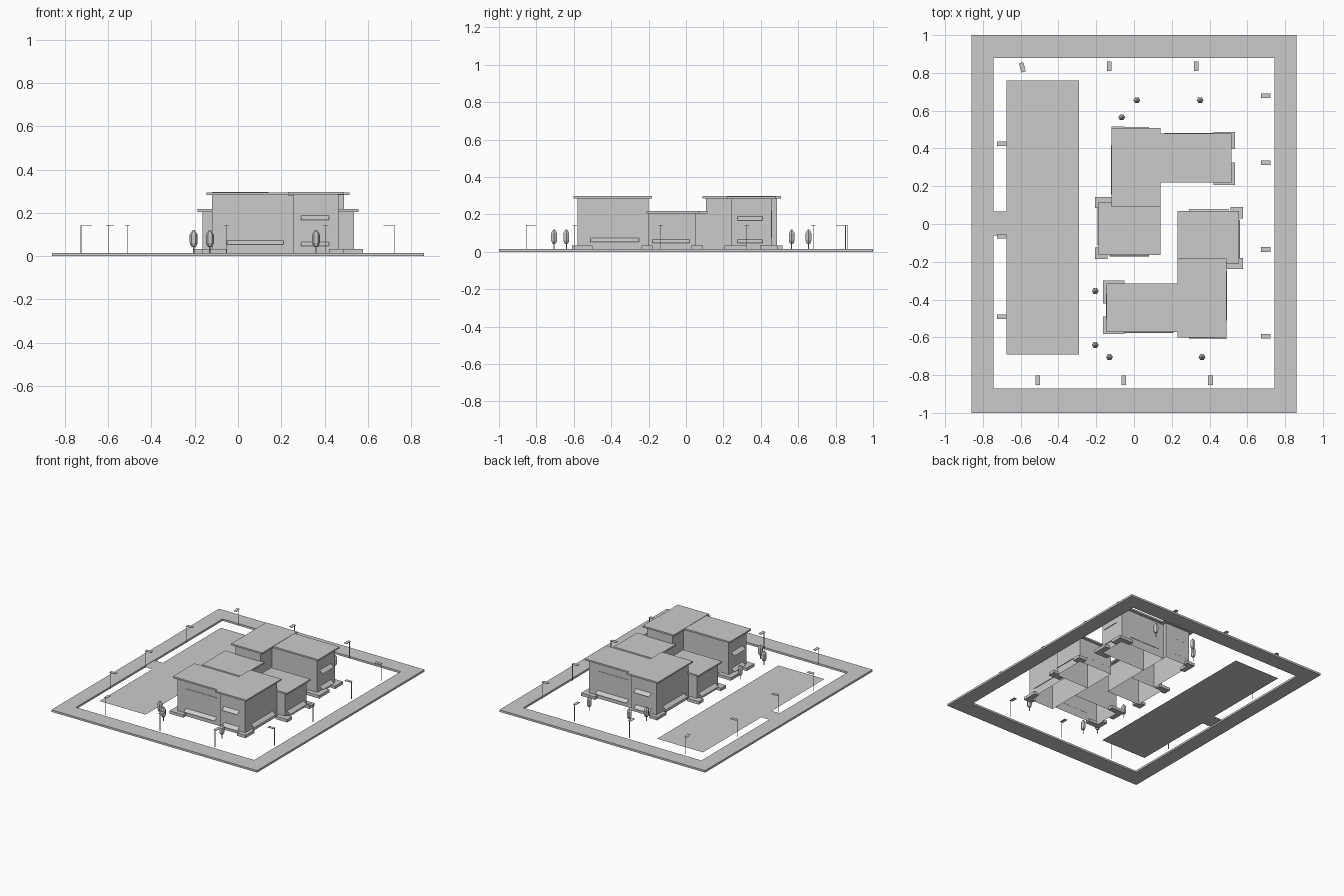
import bpy, bmesh, math
from mathutils import Matrix, Vector

if "Cube" in bpy.data.objects:
    bpy.data.objects.remove(bpy.data.objects["Cube"])

# The two halves of the complex are copies turned 180 degrees about this point
TURN = (Matrix.Translation((0.185, -0.047, 0)) @ Matrix.Rotation(math.pi, 4, 'Z')
        @ Matrix.Translation((-0.185, 0.047, 0)))


def finish(name, bm, matrix=None):
    if matrix is not None:
        bm.transform(matrix)
    bmesh.ops.recalc_face_normals(bm, faces=bm.faces)
    me = bpy.data.meshes.new(name)
    bm.to_mesh(me)
    bm.free()
    ob = bpy.data.objects.new(name, me)
    bpy.context.collection.objects.link(ob)
    return ob


def prism(name, pts, z0, z1, matrix=None, caps=True):
    """Outline extruded from z0 to z1; caps=False leaves plain walls."""
    bm = bmesh.new()
    lo = [bm.verts.new((x, y, z0)) for x, y in pts]
    hi = [bm.verts.new((x, y, z1)) for x, y in pts]
    n = len(pts)
    for i in range(n):
        j = (i + 1) % n
        bm.faces.new((lo[i], lo[j], hi[j], hi[i]))
    if caps:
        bm.faces.new(lo[::-1])
        bm.faces.new(hi)
    return finish(name, bm, matrix)


def rect(x0, x1, y0, y1):
    return [(x0, y0), (x1, y0), (x1, y1), (x0, y1)]


def plane(name, x0, x1, y0, y1, z):
    bm = bmesh.new()
    bm.faces.new([bm.verts.new((x, y, z)) for x, y in rect(x0, x1, y0, y1)])
    return finish(name, bm)


def sill(name, a, b, out, z, matrix):
    """Sloped sheet along wall line a-b, falling outwards."""
    bm = bmesh.new()
    a, b, o = Vector((*a, z)), Vector((*b, z)), Vector((*out, 0)) * 0.027
    drop = Vector((0, 0, -0.02))
    bm.faces.new([bm.verts.new(p) for p in (a, b, b + o + drop, a + o + drop)])
    return finish(name, bm, matrix)


# Perimeter road ring
bm = bmesh.new()
loops = []
for pts in (rect(-0.86, 0.86, -1, 1), rect(-0.745, 0.745, -0.87, 0.88)):
    for z in (0, 0.015):
        loops.append([bm.verts.new((x, y, z)) for x, y in pts])
ol, oh, il, ih = loops
for i in range(4):
    j = (i + 1) % 4
    for p, q in ((ol, oh), (oh, ih), (ih, il), (il, ol)):
        bm.faces.new((p[i], p[j], q[j], q[i]))
finish("perimeter_road", bm)

# Parking area and the drive joining it to the road
plane("parking_area", -0.675, -0.29, -0.69, 0.76, 0.012)
plane("driveway", -0.745, -0.675, -0.06, 0.065, 0.012)

# Wings: wall extents, roof extents, roof top height
wings = {
    "long_wing": ((-0.12, 0.255, -0.55, -0.335), (-0.145, 0.23, -0.572, -0.315), 0.295),
    "main_wing": ((0.255, 0.465, -0.58, -0.2), (0.23, 0.49, -0.602, -0.183), 0.297),
    "low_wing": ((0.255, 0.535, -0.2, 0.052), (0.23, 0.557, -0.21, 0.07), 0.217),
}
# Planter outer corner, end of x leg, end of y leg
planters = [
    ((0.49, -0.61), 0.42, -0.5), ((-0.165, -0.582), -0.05, -0.49),
    ((-0.165, -0.3), -0.05, -0.42), ((0.577, -0.237), 0.48, -0.18),
    ((0.577, 0.09), 0.51, 0.03),
]
# Sills: wall line start, end, outward direction, top height
sills = [
    ((-0.05, -0.55), (0.21, -0.55), (0, -1), 0.073),
    ((0.29, -0.58), (0.42, -0.58), (0, -1), 0.188),
    ((0.29, -0.58), (0.42, -0.58), (0, -1), 0.066),
    ((0.465, -0.51), (0.465, -0.25), (1, 0), 0.073),
    ((0.535, -0.18), (0.535, 0.02), (1, 0), 0.066),
    ((0.29, 0.052), (0.5, 0.052), (0, 1), 0.066),
    ((-0.12, -0.504), (-0.12, -0.37), (-1, 0), 0.188),
    ((-0.12, -0.504), (-0.12, -0.37), (-1, 0), 0.066),
]

for side, M in (("south", None), ("north", TURN)):
    for name, (wall, roof, top) in wings.items():
        prism(f"{side}_{name}_walls", rect(*wall), 0.012, top - 0.012, M, caps=False)
        prism(f"{side}_{name}_roof", rect(*roof), top - 0.012, top, M)
    # Corner planters, L shaped
    for i, ((cx, cy), xe, ye) in enumerate(planters):
        tx = math.copysign(0.04, xe - cx)
        ty = math.copysign(0.04, ye - cy)
        pts = [(cx, cy), (xe, cy), (xe, cy + ty), (cx + tx, cy + ty),
               (cx + tx, ye), (cx, ye)]
        prism(f"{side}_planter_{i}", pts, 0.012, 0.034, M)
    # Sloped window sills
    for i, (a, b, out, z) in enumerate(sills):
        sill(f"{side}_window_sill_{i}", a, b, out, z, M)
    # Large window panel on the long front
    prism(f"{side}_window_panel", rect(-0.05, 0.21, -0.553, -0.549), 0.073, 0.22, M)


# Street lamps: pole position, inward direction of the head
def lamp(i, x, y, dx, dy):
    bm = bmesh.new()
    ang = math.atan2(dy, dx)
    for (sx, sy, sz), c in (((0.003, 0.003, 0.128), (0, 0, 0.078)),
                            ((0.05, 0.024, 0.003), (0.025, 0, 0.1425))):
        bmesh.ops.create_cube(bm, size=1, matrix=Matrix.Translation(c)
                              @ Matrix.Diagonal((sx, sy, sz, 1)))
    finish(f"street_lamp_{i}", bm, Matrix.Translation((x, y, 0)) @ Matrix.Rotation(ang, 4, 'Z'))


lamps = [(-0.725, y, 1, 0) for y in (0.425, -0.065, -0.49)]
lamps += [(0.722, y, -1, 0) for y in (0.68, 0.325, -0.135, -0.595)]
lamps += [(x, 0.861, 0, -1) for x in (-0.13, 0.33)] + [(-0.597, 0.853, 0.25, -1)]
lamps += [(x, -0.853, 0, 1) for x in (-0.51, -0.055, 0.405)]
for i, l in enumerate(lamps):
    lamp(i, *l)

# Low-poly trees: trunk and faceted crown as one turned profile
profile = [(0.003, 0.012), (0.003, 0.042), (0.011, 0.044), (0.018, 0.06),
           (0.018, 0.1), (0.004, 0.12)]
trees = [(0.015, 0.655), (0.35, 0.655), (-0.065, 0.565), (-0.205, -0.355),
         (-0.205, -0.64), (-0.13, -0.705), (0.36, -0.705)]
for i, (x, y) in enumerate(trees):
    bm = bmesh.new()
    N = 6
    rings = [[bm.verts.new((x + r * math.cos(k * math.tau / N),
                            y + r * math.sin(k * math.tau / N), z)) for k in range(N)]
             for r, z in profile]
    for p, q in zip(rings, rings[1:]):
        for k in range(N):
            m = (k + 1) % N
            bm.faces.new((p[k], p[m], q[m], q[k]))
    bm.faces.new(rings[0][::-1])
    bm.faces.new(rings[-1])
    finish(f"tree_{i}", bm)
